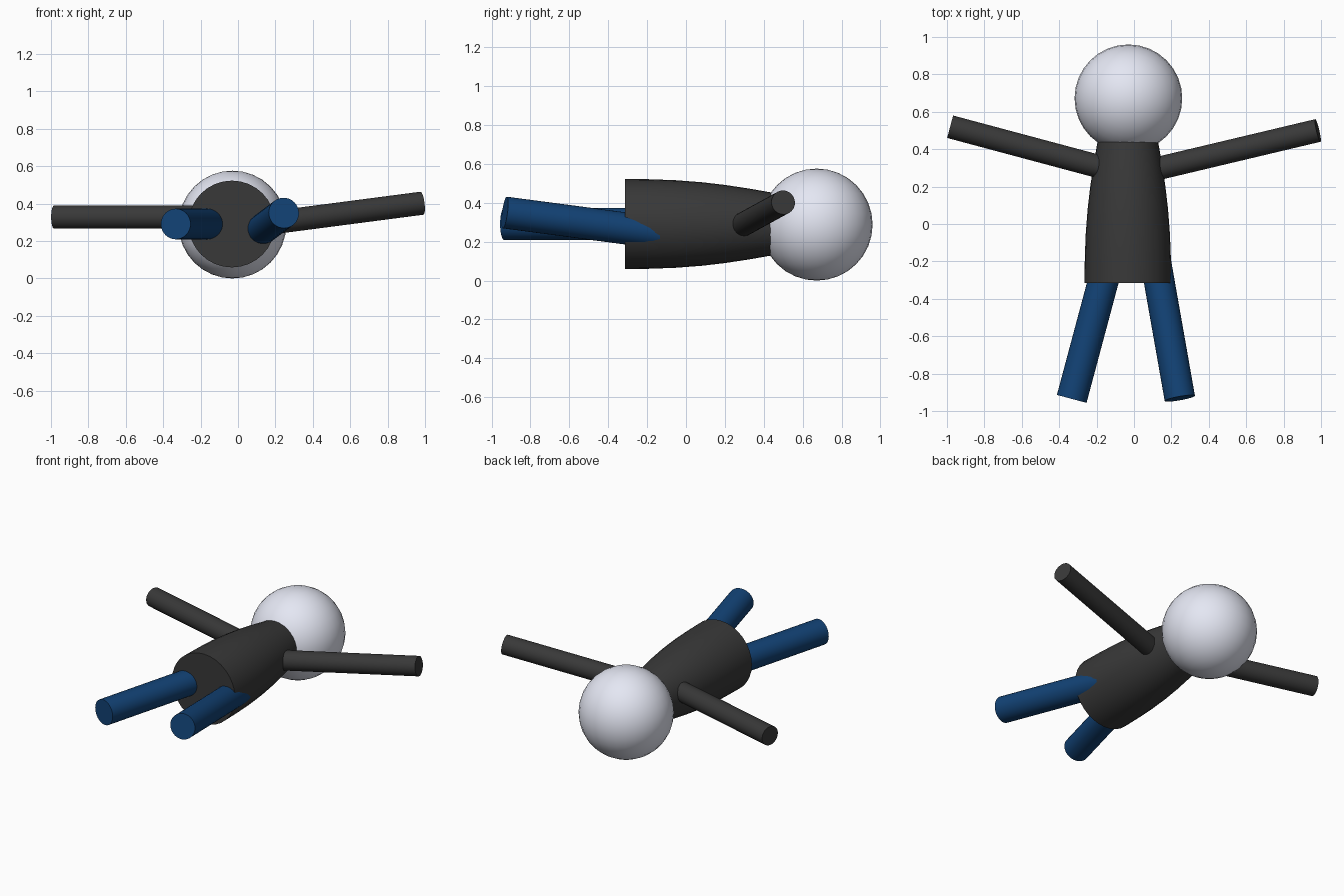
import bpy
import math
from mathutils import Vector

if "Cube" in bpy.data.objects:
    bpy.data.objects.remove(bpy.data.objects["Cube"])

SIDES = 32


def material(name, rgb):
    m = bpy.data.materials.new(name)
    m.diffuse_color = (*rgb, 1)
    m.use_nodes = True
    m.node_tree.nodes["Principled BSDF"].inputs["Base Color"].default_value = m.diffuse_color
    return m


DARK = material("dark_cloth", (0.04, 0.04, 0.04))
BLUE = material("blue_cloth", (0.006, 0.055, 0.18))
PALE = material("pale", (0.78, 0.80, 0.90))


def finish(obj, name, mat):
    obj.name = name
    obj.data.materials.append(mat)
    bpy.ops.object.shade_smooth_by_angle(angle=math.radians(35))


def limb(name, root, tip, radius, mat):
    """Capped cylinder running from root to tip."""
    root, tip = Vector(root), Vector(tip)
    axis = tip - root
    bpy.ops.mesh.primitive_cylinder_add(
        vertices=SIDES, radius=radius, depth=axis.length,
        location=(root + tip) / 2,
        rotation=axis.to_track_quat('Z', 'Y').to_euler())
    finish(bpy.context.object, name, mat)


# Head
bpy.ops.mesh.primitive_uv_sphere_add(
    segments=SIDES, ring_count=16, radius=0.288, location=(-0.03, 0.672, 0.288))
finish(bpy.context.object, "head", PALE)

# Torso: lathed profile of (y, radius), closed at both ends
profile = [(-0.315, 0.232), (-0.18, 0.230), (-0.05, 0.225), (0.08, 0.215),
           (0.20, 0.201), (0.32, 0.183), (0.44, 0.162)]
verts = [(-0.033 + r * math.cos(2 * math.pi * i / SIDES), y,
          0.291 + r * math.sin(2 * math.pi * i / SIDES))
         for y, r in profile for i in range(SIDES)]
faces = []
for k in range(len(profile) - 1):
    for i in range(SIDES):
        a, b = k * SIDES + i, k * SIDES + (i + 1) % SIDES
        faces.append((a, a + SIDES, b + SIDES, b))
last = (len(profile) - 1) * SIDES
faces.append(tuple(range(SIDES)))
faces.append(tuple(reversed(range(last, last + SIDES))))
mesh = bpy.data.meshes.new("torso")
mesh.from_pydata(verts, [], faces)
torso = bpy.data.objects.new("torso", mesh)
bpy.context.collection.objects.link(torso)
bpy.ops.object.select_all(action='DESELECT')
torso.select_set(True)
bpy.context.view_layer.objects.active = torso
finish(torso, "torso", DARK)

# Arms
limb("left_arm", (-0.12, 0.289, 0.328), (-0.983, 0.52, 0.328), 0.062, DARK)
limb("right_arm", (0.07, 0.283, 0.283), (0.983, 0.50, 0.402), 0.062, DARK)

# Legs
limb("left_leg", (-0.115, -0.12, 0.291), (-0.333, -0.935, 0.291), 0.082, BLUE)
limb("right_leg", (0.102, -0.12, 0.243), (0.245, -0.932, 0.35), 0.082, BLUE)
